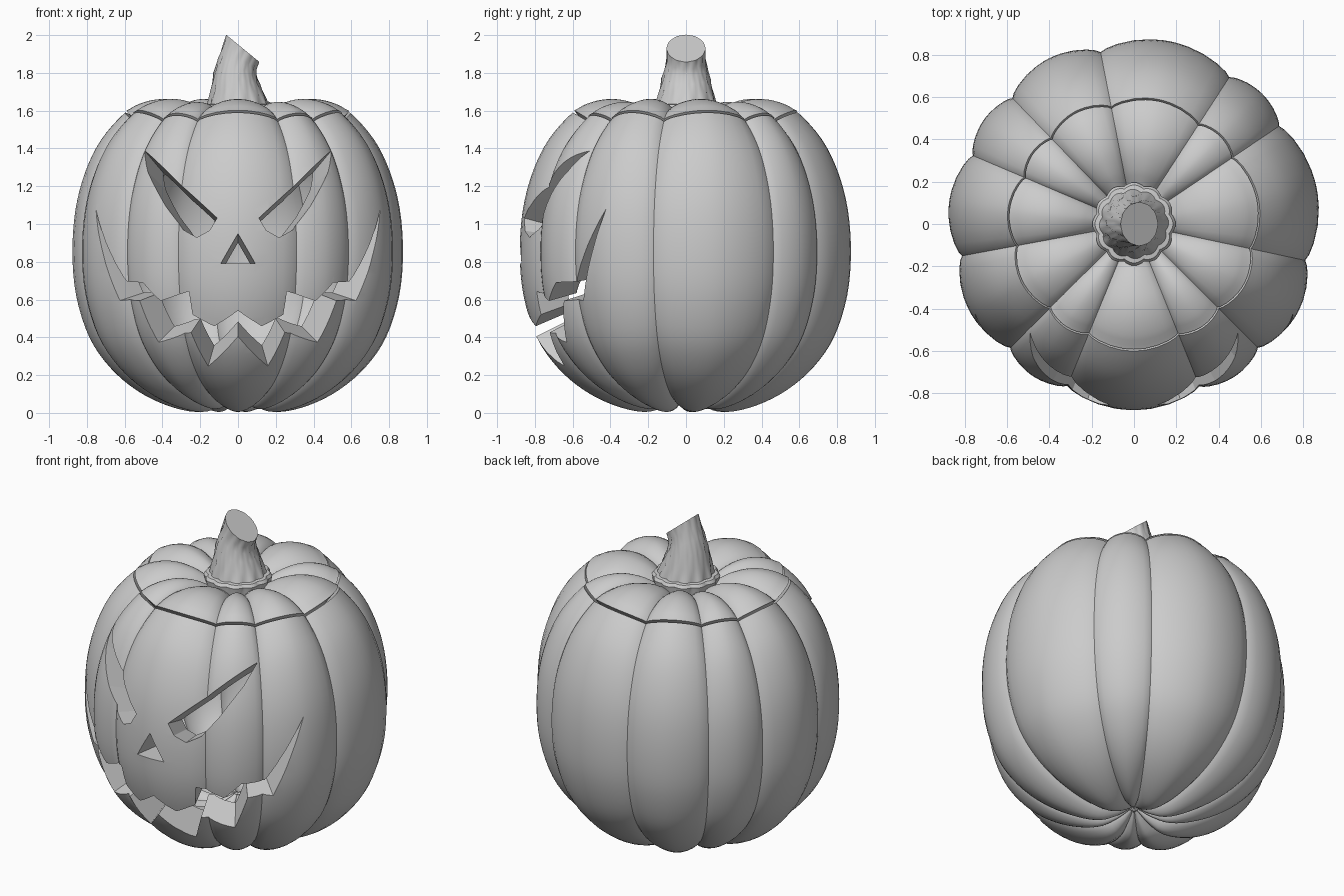
import bpy, bmesh, math
from mathutils import Vector

if "Cube" in bpy.data.objects:
    bpy.data.objects.remove(bpy.data.objects["Cube"])

FOCUS = Vector((0, 0, 0.8))
GROOVES = [34, 57, 101, 134, 157, 190.5, 225, 247.6, 292, 315, 348]
STEPS = 12
WALL = 0.8  # inner wall = outer wall scaled by this about FOCUS

# outer half profile (radius, height) from bottom pole to top pole
PROFILE = [(0, .08), (.1, .035), (.22, .005), (.38, .04), (.54, .12), (.68, .24),
           (.79, .40), (.86, .62), (.88, .85), (.863, 1.08), (.81, 1.28),
           (.725, 1.45), (.60, 1.59), (.50, 1.645), (.38, 1.662), (.26, 1.635),
           (.15, 1.58), (0, 1.55)]
SEAM = 12  # profile point where the lid is cut


def make(name, verts, faces):
    bm = bmesh.new()
    vs = [bm.verts.new(v) for v in verts]
    for f in faces:
        ids = list(dict.fromkeys(f))
        if len(ids) > 2:
            bm.faces.new([vs[i] for i in ids])
    bmesh.ops.recalc_face_normals(bm, faces=bm.faces)
    me = bpy.data.meshes.new(name)
    bm.to_mesh(me)
    bm.free()
    ob = bpy.data.objects.new(name, me)
    bpy.context.collection.objects.link(ob)
    return ob


def smooth(ob, angle):
    bpy.ops.object.select_all(action='DESELECT')
    ob.select_set(True)
    bpy.context.view_layer.objects.active = ob
    bpy.ops.object.shade_smooth_by_angle(angle=math.radians(angle))


def spline(pts, n=4):
    """Catmull-Rom through the profile points."""
    p = [Vector(q) for q in pts]
    p = [Vector((-p[1].x, p[1].y))] + p + [Vector((-p[-2].x, p[-2].y))]
    out = []
    for i in range(1, len(p) - 2):
        a, b, c, d = p[i - 1:i + 3]
        for k in range(n):
            t = k / n
            out.append(.5 * (2 * b + (c - a) * t + (2 * a - 5 * b + 4 * c - d) * t * t
                             + (3 * b - a - 3 * c + d) * t ** 3))
    return out + [p[-2]]


def lobes():
    """Angle and radial scale of every column; grooves fall on columns."""
    cols = []
    for i, a in enumerate(GROOVES):
        w = (GROOVES[(i + 1) % len(GROOVES)] - a) % 360
        for k in range(STEPS):
            t = k / STEPS
            t = t - .09 * math.sin(4 * math.pi * t) / 2  # denser near grooves
            h = .06 * min(1, w / 33)
            cols.append((math.radians(a + w * t), .94 + h * math.sin(math.pi * t) ** .7))
    return cols


def revolve(name, profile):
    """Lobed revolve of a profile that starts and ends on the axis."""
    cols = lobes()
    n = len(cols)
    verts = [(0, 0, profile[0].y)]
    for p in profile[1:-1]:
        fade = min(1, p.x / .15)
        for a, s in cols:
            s = .97 + (s - .97) * fade
            verts.append((p.x * s * math.cos(a), p.x * s * math.sin(a), .8 + (p.y - .8) * s))
    verts.append((0, 0, profile[-1].y))
    last, rows = len(verts) - 1, len(profile) - 2
    faces = []
    for j in range(n):
        k = (j + 1) % n
        faces.append((0, 1 + k, 1 + j))
        for r in range(rows - 1):
            b = 1 + r * n
            faces.append((b + j, b + k, b + n + k, b + n + j))
        faces.append((1 + (rows - 1) * n + j, 1 + (rows - 1) * n + k, last))
    return make(name, verts, faces)


def inner(pts):
    c = Vector((0, .8))
    return [c + (p - c) * WALL for p in reversed(pts)]


# hollow body and separate lid
curve = spline(PROFILE)
low, high = curve[:SEAM * 4 + 1], curve[SEAM * 4:]
body = revolve("pumpkin_body", low + inner(low))
rim = Vector((high[0].x - .008, high[0].y + .012))
high = [rim] + high[1:]
top = list(reversed(high))
lid = revolve("pumpkin_lid", top + inner(top))


def radius_at(z):
    for p, q in zip(curve[8:], curve[9:]):
        if p.y <= z <= q.y:
            return p.x + (q.x - p.x) * (z - p.y) / (q.y - p.y)
    return .88


def carve(upper, lower, focus=FOCUS, depth=.6):
    """Cut an opening between two (x, z) lines, converging on the focus."""
    verts = []
    for s in (1.3, depth):
        for x, z in upper + lower:
            p = Vector((x, -math.sqrt(radius_at(z) ** 2 - x * x) * .985, z))
            verts.append(focus + (p - focus) * s)
    n = len(upper)
    # merge the shared end points of both lines
    m = {n + i: i for i in range(n) if upper[i] == lower[i]}
    m.update({3 * n + i: 2 * n + i for i in range(n) if upper[i] == lower[i]})
    faces = []
    for i in range(n - 1):
        u, v = i, i + 1
        faces += [(u, v, n + v, n + u), (2 * n + u, 2 * n + v, 3 * n + v, 3 * n + u),
                  (u, v, 2 * n + v, 2 * n + u), (n + u, n + v, 3 * n + v, 3 * n + u)]
    faces = [[m.get(i, i) for i in f] for f in faces]
    used = sorted({i for f in faces for i in f})
    idx = {o: i for i, o in enumerate(used)}
    cutter = make("face_cutter", [verts[i] for i in used], [[idx[i] for i in f] for f in faces])
    cutter.hide_render = True
    mod = body.modifiers.new("carve", 'BOOLEAN')
    mod.operation, mod.solver, mod.object = 'DIFFERENCE', 'EXACT', cutter
    bpy.context.view_layer.objects.active = body
    bpy.ops.object.modifier_apply(modifier=mod.name)
    bpy.data.objects.remove(cutter)


def mirror(line):
    return [(-x, z) for x, z in line]


smooth(body, 35)

# eyes
tip, nook = (-.515, 1.413), (-.11, 1.03)
eye_low = [tip, (-.485, 1.285), (-.39, 1.10), (-.30, .975), (-.22, .93), (-.15, .965), nook]
eye_top = [tip] + [(tip[0] + (nook[0] - tip[0]) * i / 6, tip[1] + (nook[1] - tip[1]) * i / 6)
                   for i in range(1, 6)] + [nook]
carve(eye_top, eye_low)
carve(mirror(eye_top), mirror(eye_low))

# nose
carve([(-.09, .79), (0, .945), (.09, .79)], [(-.09, .79), (0, .79), (.09, .79)],
      Vector((0, -.3, .79)), .3)

# jagged mouth
lip_top = [(-.75, 1.08), (-.617, .69), (-.51, .69), (-.415, .59), (-.265, .64),
           (-.245, .515), (-.125, .46), (0, .545)]
lip_low = [(-.75, 1.08), (-.64, .59), (-.53, .59), (-.425, .37), (-.34, .39),
           (-.255, .415), (-.16, .24), (0, .41)]
carve(lip_top + mirror(lip_top[-2::-1]), lip_low + mirror(lip_low[-2::-1]))
smooth(lid, 35)

# twisted ribbed stem: centre x, z, radius, tilt, rib depth, twist
RINGS = [(0, 1.52, .175, 0, .03, 0), (0, 1.59, .185, 0, .035, 0), (0, 1.615, .19, 0, .035, 0),
         (0, 1.632, .178, 0, .035, 0), (0, 1.635, .158, 0, .04, .05), (-.003, 1.70, .14, -.08, .05, .2),
         (-.006, 1.77, .124, -.25, .06, .45), (-.002, 1.83, .108, -.5, .06, .7),
         (.008, 1.88, .099, -.7, .05, .9), (.025, 1.93, .102, -.82, .01, 1.05)]
N = 96
verts, faces = [], []
for cx, z, r, tilt, rib, twist in RINGS:
    for i in range(N):
        a = 2 * math.pi * i / N
        s = r * (1 - rib + rib * 2 * abs(math.cos(6 * (a - twist))))
        x = s * math.cos(a) * (1 + .18 * tilt)
        verts.append((cx + x, s * math.sin(a), z + tilt * x))
for j in range(len(RINGS) - 1):
    for i in range(N):
        k = (i + 1) % N
        faces.append((j * N + i, j * N + k, j * N + N + k, j * N + N + i))
faces += [list(range(N)), list(range(len(verts) - N, len(verts)))]
stem = make("stem", verts, faces)
smooth(stem, 40)
